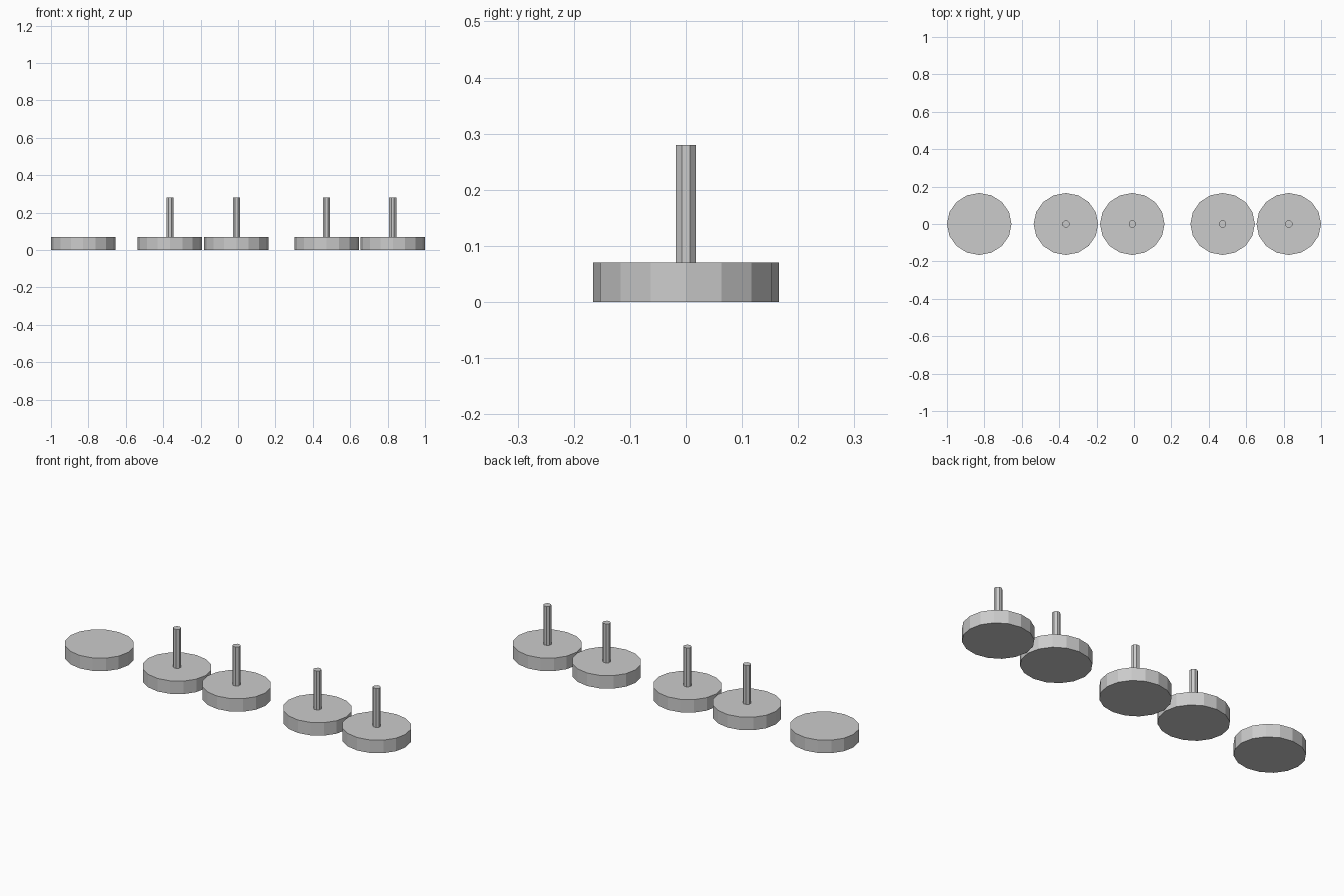
import bpy, math

if "Cube" in bpy.data.objects:
    bpy.data.objects.remove(bpy.data.objects["Cube"])

RX, RY = 0.1725, 0.1655   # slightly oval disc radii
DISC_H, STEM_TOP = 0.07, 0.28


def prism(name, sides, x, rx, ry, z0, z1, turn=0.0):
    """Flat-faced elliptical prism from z0 to z1."""
    ring = [(math.cos(turn + 2 * math.pi * i / sides) * rx,
             math.sin(turn + 2 * math.pi * i / sides) * ry) for i in range(sides)]
    verts = [(a, b, z0) for a, b in ring] + [(a, b, z1) for a, b in ring]
    faces = [(i, (i + 1) % sides, sides + (i + 1) % sides, sides + i) for i in range(sides)]
    faces += [tuple(reversed(range(sides))), tuple(range(sides, 2 * sides))]
    mesh = bpy.data.meshes.new(name)
    mesh.from_pydata(verts, [], faces)
    obj = bpy.data.objects.new(name, mesh)
    obj.location.x = x
    bpy.context.collection.objects.link(obj)
    return obj


# Five discs in a row; all but the first carry a thin stem
for n, x in enumerate((-0.8275, -0.364, -0.009, 0.474, 0.8275), 1):
    prism(f"disc_{n}", 16, x, RX, RY, 0, DISC_H)
    if n > 1:
        prism(f"stem_{n}", 8, x, 0.0205, 0.0197, DISC_H - 0.005, STEM_TOP, math.pi / 8)
